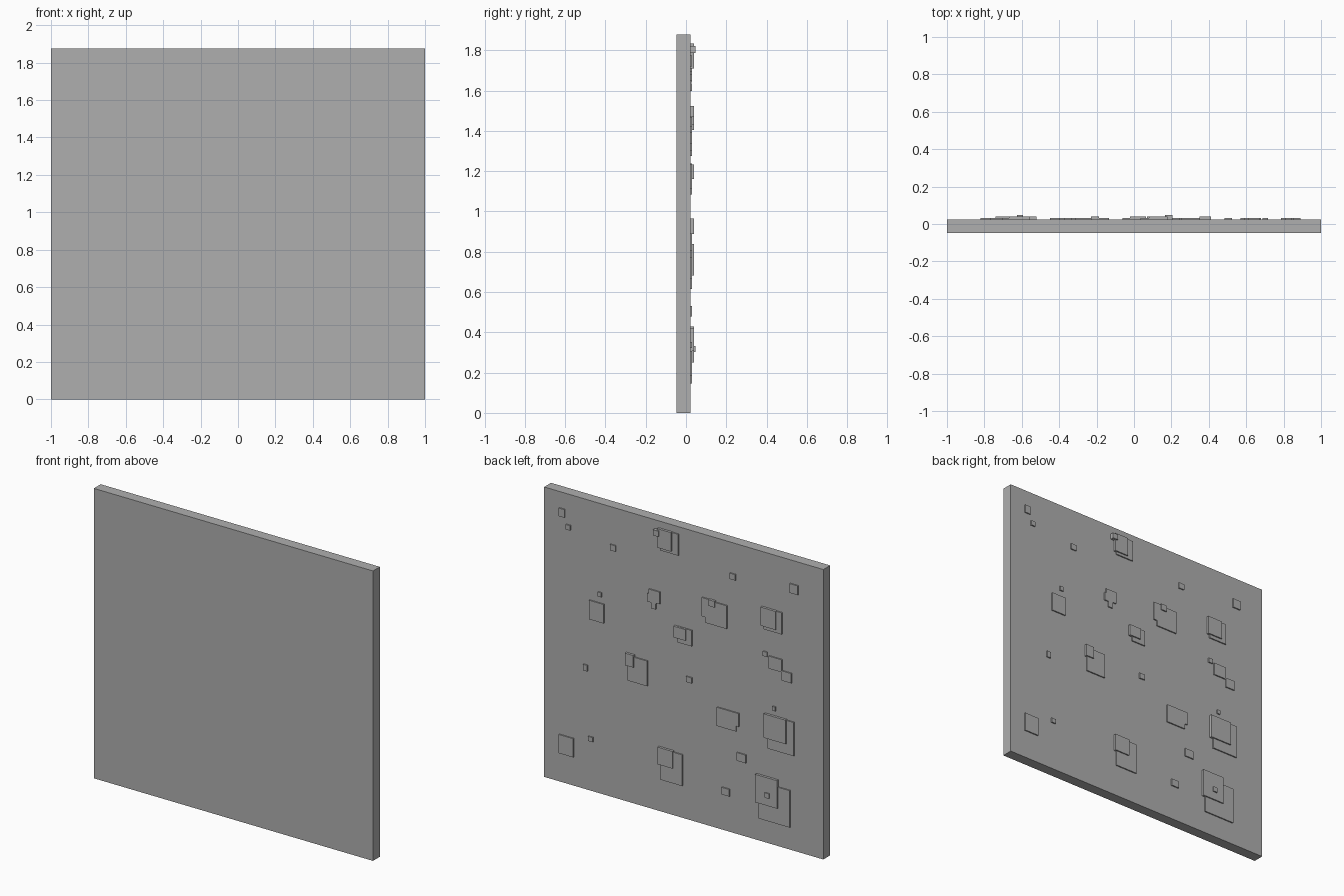
import bpy, bmesh
from mathutils import Matrix, Vector

BACK = 0.023  # y of the slab's rear surface

# Dark grey finish
grey = bpy.data.materials.new("dark_grey")
grey.diffuse_color = (0.43, 0.43, 0.43, 1)


def add_box(bm, x0, x1, y0, y1, z0, z1):
    size = Vector((x1 - x0, y1 - y0, z1 - z0))
    mid = Vector((x0 + x1, y0 + y1, z0 + z1)) / 2
    bmesh.ops.create_cube(bm, size=1, matrix=Matrix.Translation(mid) @ Matrix.Diagonal((*size, 1)))


def build(name, boxes, y0, y1, dx=0, dz=0):
    bm = bmesh.new()
    for x0, x1, z0, z1 in boxes:
        add_box(bm, x0 + dx, x1 + dx, y0, y1, z0 + dz, z1 + dz)
    mesh = bpy.data.meshes.new(name)
    bm.to_mesh(mesh)
    bm.free()
    mesh.materials.append(grey)
    bpy.context.collection.objects.link(bpy.data.objects.new(name, mesh))


# Plain wall slab
build("wall_slab", [(-1, 1, 0, 1.877)], -0.047, BACK)

# Large thin plates on the rear (x0, x1, z0, z1)
large_plates = [
    (0.03, 0.16, 1.70, 1.838), (0.565, 0.67, 1.118, 1.241),
    (0.163, 0.242, 1.35, 1.428), (-0.317, -0.163, 1.318, 1.468),
    (-0.224, -0.138, 1.354, 1.475), (-0.711, -0.582, 1.388, 1.528),
    (-0.066, 0.035, 1.138, 1.241), (0.253, 0.395, 0.795, 0.958),
    (-0.711, -0.618, 1.143, 1.224), (-0.779, -0.711, 1.09, 1.153),
    (-0.383, -0.245, 0.672, 0.793), (-0.403, -0.285, 0.708, 0.793),
    (-0.797, -0.611, 0.623, 0.841), (0.782, 0.887, 0.193, 0.314),
    (0.002, 0.16, 0.216, 0.418), (-0.768, -0.546, 0.153, 0.392),
]

# Small scattered thin plates
small_plates = [
    (0.845, 0.886, 1.727, 1.78), (0.805, 0.837, 1.655, 1.687),
    (0.48, 0.52, 1.605, 1.643), (-0.378, -0.338, 1.648, 1.686),
    (-0.825, -0.768, 1.673, 1.733), (0.583, 0.608, 1.282, 1.311),
    (0.192, 0.224, 1.308, 1.361), (0.19, 0.253, 1.345, 1.398),
    (0.683, 0.712, 0.775, 0.815),
    (-0.066, -0.025, 0.898, 0.934), (-0.605, -0.575, 1.214, 1.244),
    (-0.665, -0.643, 0.878, 0.905), (0.644, 0.676, 0.328, 0.358),
    (-0.453, -0.388, 0.485, 0.538), (-0.335, -0.281, 0.238, 0.284),
]

# Plates overlapping the thin ones, standing a step higher
second_plates = [
    (0.086, 0.186, 1.717, 1.84),
    (-0.224, -0.181, 1.438, 1.478), (-0.662, -0.554, 1.41, 1.53),
    (-0.016, 0.069, 1.167, 1.24), (0.357, 0.417, 0.894, 0.972),
    (-0.735, -0.577, 0.69, 0.845), (0.076, 0.184, 0.315, 0.426),
    (-0.674, -0.516, 0.256, 0.437),
]

# Topmost little plates
third_plates = [(0.165, 0.205, 1.79, 1.826), (-0.626, -0.594, 0.305, 0.337)]

build("large_plates", large_plates, BACK, 0.031, 0.004, -0.007)
build("small_plates", small_plates, BACK, 0.031, 0.004, -0.007)
build("second_layer_plates", second_plates, BACK, 0.039, -0.006, -0.007)
build("third_layer_plates", third_plates, BACK, 0.047, 0, -0.004)
